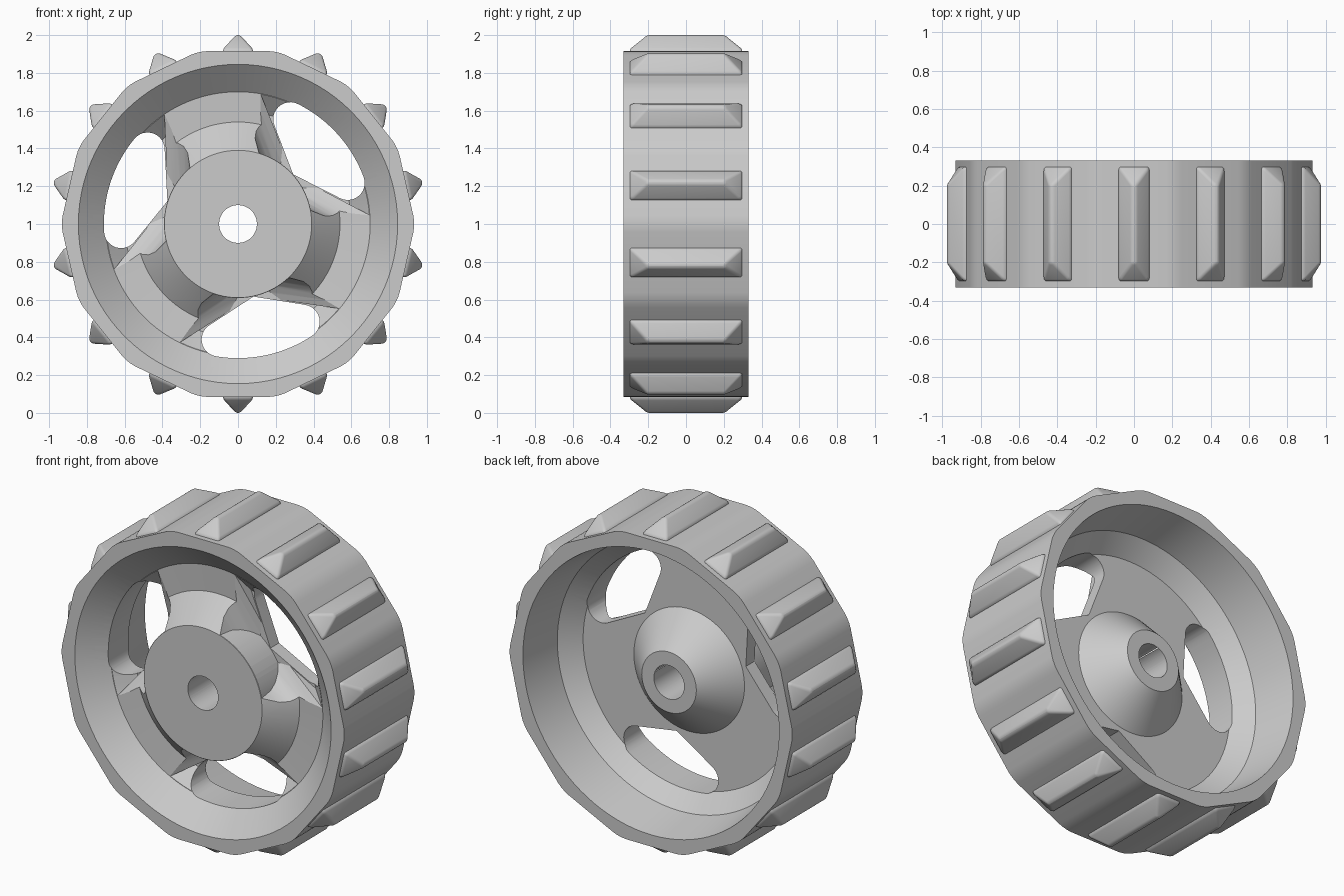
import bpy, bmesh, math
from mathutils import Matrix, Vector

if "Cube" in bpy.data.objects:
    bpy.data.objects.remove(bpy.data.objects["Cube"], do_unlink=True)

COUNT = 14                      # rim sides and treads
SLOTS = [math.radians(a) for a in (42, 162, 282)]

grey = bpy.data.materials.new("plain_grey")
grey.use_nodes = True
grey.diffuse_color = (0.6, 0.6, 0.6, 1)
grey.node_tree.nodes["Principled BSDF"].inputs["Base Color"].default_value = (0.6, 0.6, 0.6, 1)


def make(name, bm, helper=False):
    bmesh.ops.recalc_face_normals(bm, faces=bm.faces)
    mesh = bpy.data.meshes.new(name)
    bm.to_mesh(mesh)
    bm.free()
    mesh.materials.append(grey)
    ob = bpy.data.objects.new(name, mesh)
    bpy.context.collection.objects.link(ob)
    ob.hide_render = helper
    return ob


def loft(rings):
    """Closed solid through rings of points."""
    bm = bmesh.new()
    rows = [[bm.verts.new(p) for p in ring] for ring in rings]
    n = len(rows[0])
    for a, b in zip(rows, rows[1:]):
        for i in range(n):
            j = (i + 1) % n
            bm.faces.new((a[i], a[j], b[j], b[i]))
    bm.faces.new(rows[0])
    bm.faces.new(rows[-1])
    return bm


def spin(profile, steps=96):
    """Ring solid from a closed (radius, y) profile around the axle."""
    bm = bmesh.new()
    rows = []
    for k in range(steps):
        a = math.tau * k / steps
        rows.append([bm.verts.new((r * math.cos(a), y, 1 + r * math.sin(a))) for r, y in profile])
    n = len(profile)
    for k in range(steps):
        a, b = rows[k], rows[(k + 1) % steps]
        for i in range(n):
            j = (i + 1) % n
            bm.faces.new((a[i], a[j], b[j], b[i]))
    bmesh.ops.remove_doubles(bm, verts=bm.verts, dist=1e-5)
    return bm


def polar(s, t, y, angle):
    """Point s outward and t sideways along a slot axis."""
    c, d = math.cos(angle), math.sin(angle)
    return (s * c - t * d, y, 1 + s * d + t * c)


def boolean(ob, other, operation="DIFFERENCE"):
    mod = ob.modifiers.new("cut", "BOOLEAN")
    mod.operation, mod.solver, mod.object = operation, "EXACT", other
    bpy.context.view_layer.objects.active = ob
    bpy.ops.object.modifier_apply(modifier=mod.name)
    bpy.data.objects.remove(other, do_unlink=True)


def smooth(ob, degrees):
    bpy.ops.object.select_all(action="DESELECT")
    ob.select_set(True)
    bpy.context.view_layer.objects.active = ob
    bpy.ops.object.shade_smooth_by_angle(angle=math.radians(degrees))


# Wheel blank: many-sided drum with softened corners
def drum_ring(y):
    pts = [math.tau * k / COUNT for k in range(COUNT)]
    return [(0.9385 * math.cos(a), y, 1 + 0.9385 * math.sin(a)) for a in pts]


bm = loft([drum_ring(-0.33), drum_ring(0.33)])
corners = [e for e in bm.edges if abs(e.verts[0].co.y - e.verts[1].co.y) > 0.5]
bmesh.ops.bevel(bm, geom=corners, offset=0.045, segments=3, profile=0.5, affect="EDGES")
wheel = make("wheel", bm)

# Front dish around the hub, back dish around the rear boss, and axle bore
front = [(0.39, -0.43), (0.39, -0.33), (0.54, -0.19), (0.70, -0.20), (0.957, -0.43)]
back = [(0, 0.5), (0, 0.16), (0.18, 0.16), (0.365, -0.03), (0.70, -0.03),
        (0.80, 0.07), (0.845, 0.33), (0.85, 0.5)]
bore = [(0, -0.6), (0.1, -0.6), (0.1, 0.6), (0, 0.6)]
for profile in (front, back, bore):
    boolean(wheel, make("dish_cutter", spin(profile), True))

# Pockets that leave three flared spokes
SLOPE, HUB, REACH = 0.37, 0.39, 0.52
FLARE = [(0, 0), (0.015, 0.035), (0.035, 0.068), (0.065, 0.095), (0.11, 0.115), (0.25, 0.13)]
floor = [(0.392, -0.7), (0.392, -0.112), (0.60, -0.112), (0.955, -0.432), (0.955, -0.7)]


def pocket_ring(shift, angle, rise=None, flat=None):
    shape = [(HUB - shift, 0), (HUB + SLOPE * REACH - shift, REACH), (0.85, REACH),
             (0.85, -REACH), (HUB + SLOPE * REACH - shift, -REACH)]
    return [polar(s, t, flat if flat is not None else -0.07 - 0.3 * abs(t) - rise, angle)
            for s, t in shape]


for angle in SLOTS:
    rings = [pocket_ring(0, angle, flat=0.0)]
    rings += [pocket_ring(o * 1.06, angle, rise=h) for h, o in FLARE]
    rings.append(pocket_ring(0.14, angle, flat=-0.6))
    bm = loft(rings)
    bmesh.ops.triangulate(bm, faces=bm.faces)
    pocket = make("pocket_cutter", bm, True)
    boolean(pocket, make("pocket_floor", spin(floor), True), "INTERSECT")
    boolean(wheel, pocket)

# Rounded slots right through the web
END_R, END_A = 0.09, math.radians(21.5)


def slot_outline():
    pts = [(HUB + 0.003, 0)]
    cs, ct = 0.62 * math.cos(END_A), 0.62 * math.sin(END_A)
    start, stop = math.pi - math.atan(SLOPE) - math.pi / 2 + math.pi / 2, END_A
    for k in range(13):
        a = start + (stop - start) * k / 12
        pts.append((cs + END_R * math.cos(a), ct + END_R * math.sin(a)))
    for k in range(1, 12):
        a = END_A * (1 - k / 12)
        pts.append((0.71 * math.cos(a), 0.71 * math.sin(a)))
    return pts + [(0.71, 0)] + [(s, -t) for s, t in reversed(pts[1:])]


for angle in SLOTS:
    rings = [[polar(s, t, y, angle) for s, t in slot_outline()] for y in (-0.6, 0.3)]
    boolean(wheel, make("slot_cutter", loft(rings), True))
smooth(wheel, 27)

# Treads: hipped bars with softened edges, one per rim side
for k in range(COUNT):
    bm = bmesh.new()
    rows = []
    for z, w, l in ((0.88, 0.08, 0.298), (0.925, 0.08, 0.298), (1.0, 0.012, 0.205)):
        rows.append([(-w, -l, z), (w, -l, z), (w, l, z), (-w, l, z)])
    bm.free()
    bm = loft(rows)
    edges = [e for e in bm.edges if max(v.co.z for v in e.verts) > 0.9]
    bmesh.ops.bevel(bm, geom=edges, offset=0.02, segments=3, profile=0.5,
                    affect="EDGES", clamp_overlap=True)
    lift = 1.0 - max(v.co.z for v in bm.verts)
    bmesh.ops.translate(bm, verts=bm.verts, vec=(0, 0, lift))
    turn = Matrix.Translation((0, 0, 1)) @ Matrix.Rotation(math.tau * k / COUNT, 4, "Y")
    bmesh.ops.transform(bm, matrix=turn, verts=bm.verts)
    smooth(make(f"tread_{k + 1}", bm), 35)
